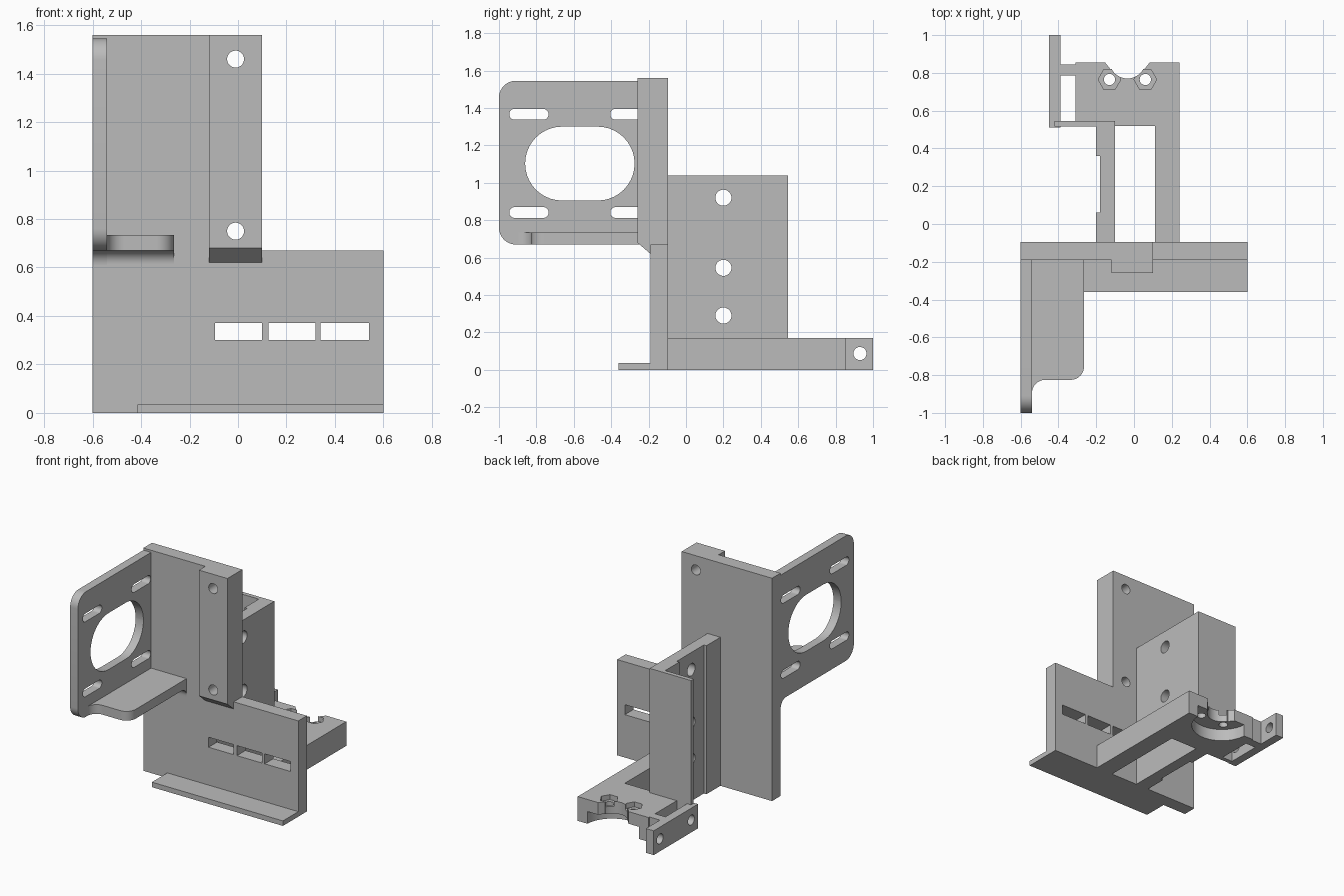
import bpy, bmesh, math
from mathutils import Vector

if "Cube" in bpy.data.objects:
    bpy.data.objects.remove(bpy.data.objects["Cube"], do_unlink=True)

grey = bpy.data.materials.new("plain grey")
grey.use_nodes = True
GREY = (0.5, 0.5, 0.5, 1)
grey.diffuse_color = GREY
grey.node_tree.nodes["Principled BSDF"].inputs["Base Color"].default_value = GREY


def outline(corners, steps=10):
    """Points (u, v) or (u, v, radius); right-angled corners with a radius become arcs."""
    pts = []
    for i, c in enumerate(corners):
        p = Vector(c[:2])
        if len(c) == 2:
            pts.append(p)
            continue
        r = c[2]
        da = (Vector(corners[i - 1][:2]) - p).normalized()
        db = (Vector(corners[(i + 1) % len(corners)][:2]) - p).normalized()
        mid = p + (da + db) * r
        for k in range(steps + 1):
            t = math.pi / 2 * k / steps
            pts.append(mid - (db * math.cos(t) + da * math.sin(t)) * r)
    return pts


def rect(u0, u1, v0, v1, r=None):
    cs = [(u0, v0), (u1, v0), (u1, v1), (u0, v1)]
    return [c + (r,) for c in cs] if r else cs


def circle(u, v, r, n=32):
    return [(u + r * math.cos(2 * math.pi * k / n), v + r * math.sin(2 * math.pi * k / n))
            for k in range(n)]


def prism(name, corners, axis, a, b):
    """Extrude a profile along an axis: x uses (y, z), y uses (x, z), z uses (x, y)."""
    place = {"x": lambda u, v, w: (w, u, v),
             "y": lambda u, v, w: (u, w, v),
             "z": lambda u, v, w: (u, v, w)}[axis]
    bm = bmesh.new()
    face = bm.faces.new([bm.verts.new(place(p[0], p[1], a)) for p in outline(corners)])
    top = bmesh.ops.extrude_face_region(bm, geom=[face])["geom"]
    shift = Vector(place(0, 0, b - a))
    bmesh.ops.translate(bm, vec=shift, verts=[g for g in top if isinstance(g, bmesh.types.BMVert)])
    bmesh.ops.recalc_face_normals(bm, faces=bm.faces)
    mesh = bpy.data.meshes.new(name)
    bm.to_mesh(mesh)
    bm.free()
    mesh.materials.append(grey)
    ob = bpy.data.objects.new(name, mesh)
    bpy.context.collection.objects.link(ob)
    return ob


def activate(ob):
    bpy.ops.object.select_all(action="DESELECT")
    ob.select_set(True)
    bpy.context.view_layer.objects.active = ob


def cut(ob, corners, axis, a, b):
    """Cut a prism out of a part and remove the cutter."""
    cutter = prism("cutter", corners, axis, a, b)
    cutter.hide_render = True
    mod = ob.modifiers.new("cut", "BOOLEAN")
    mod.operation, mod.solver, mod.object = "DIFFERENCE", "EXACT", cutter
    activate(ob)
    bpy.ops.object.modifier_apply(modifier=mod.name)
    bpy.data.objects.remove(cutter, do_unlink=True)


FRONT, BACK = -0.19, -0.095
parts = []

# Stepped main plate with three slots, and its bottom lip
plate = prism("main_plate", [(-.6, 0), (.6, 0), (.6, .67), (.1, .67), (.1, 1.56), (-.6, 1.56)],
              "y", FRONT, BACK)
for x0, x1 in [(-.095, .1), (.125, .32), (.34, .54)]:
    cut(plate, rect(x0, x1, .3, .37), "y", -.5, .05)
lip = prism("bottom_lip", rect(-.415, .6, 0, .035), "z", 0, .035)
bpy.data.objects.remove(lip, do_unlink=True)
lip = prism("bottom_lip", rect(-.36, FRONT, 0, .035), "x", -.415, .6)

# Raised rib with bolt holes through rib and plate
rib = prism("front_rib", [(-.26, 1.56), (-.26, .68), (FRONT, .62), (-.15, .62), (-.15, 1.56)],
            "x", -.12, .1)
for ob in (rib, plate):
    for z in (.75, 1.46):
        cut(ob, circle(-.01, z, .035), "y", -.5, .05)
parts += [plate, lip, rib]

# Side mounting plate with rounded window and four slots
side = prism("side_plate", [(-1, .67, .09), (FRONT, .67, .06), (FRONT, .6), (-.15, .6),
                            (-.15, 1.545), (-1, 1.545, .09)], "x", -.6, -.54)
cut(side, rect(-.86, -.275, .905, 1.3, .197), "x", -.8, -.4)
for y0 in (-.945, -.405):
    for z0 in (.812, 1.337):
        cut(side, rect(y0, y0 + .21, z0, z0 + .058, .0285), "x", -.8, -.4)

# Shelf under the side plate, with a fillet into the main plate
shelf = prism("shelf", [(-.57, -.15), (-.57, -.895), (-.54, -.895), (-.54, -.825, .0699),
                        (-.265, -.825, .07), (-.265, -.15)], "z", .67, .735)
fillet = prism("shelf_fillet", [(-.3, .69), (-.3, .67), (FRONT, .67, .055), (FRONT, .6),
                                (-.15, .6), (-.15, .69)], "x", -.54, -.265)
parts += [side, shelf, fillet]

# Tall rear wall with a shallow outer recess and three holes
wall = prism("rear_wall", [(-.1, BACK), (-.1, .53), (-.2, .53), (-.2, .36), (-.18, .36),
                           (-.18, .06), (-.2, .06), (-.2, BACK)], "z", 0, 1.04)
for z in (.29, .545, .92):
    cut(wall, circle(.2, z, .043), "x", -.4, 0)
flange = prism("rear_flange", rect(-.42, -.1, .515, .545), "z", 0, 1.04)

# Low arm and head, with round notch, underside recess and nut pockets
arm = prism("low_arm", rect(.11, .24, BACK, .53), "z", 0, .17)
head = prism("arm_head", rect(-.31, .24, .52, .855), "z", 0, .17)
cut(head, circle(-.035, .865, .095), "z", -.1, .3)
cut(head, [(-.165, .87), (-.125, .82), (.055, .82), (.095, .87)], "z", -.1, .3)
cut(head, circle(-.035, .865, .2, 48), "z", -.1, .085)
for x in (-.13, .06):
    cut(head, circle(x, .765, .03, 24), "z", -.1, .3)
    cut(head, circle(x, .765, .06, 6), "z", .135, .3)

# Clamp lug with two holes, and the bridge joining it to the head
lug = prism("clamp_lug", rect(.51, 1, 0, .17), "x", -.45, -.39)
for y in (.585, .93):
    cut(lug, circle(y, .087, .035), "x", -.6, -.3)
bridge = prism("lug_bridge", rect(-.4, -.3, .785, .845), "z", 0, .17)
parts += [wall, flange, arm, head, lug, bridge]

for ob in parts:
    activate(ob)
    bpy.ops.object.shade_smooth_by_angle(angle=math.radians(30))
